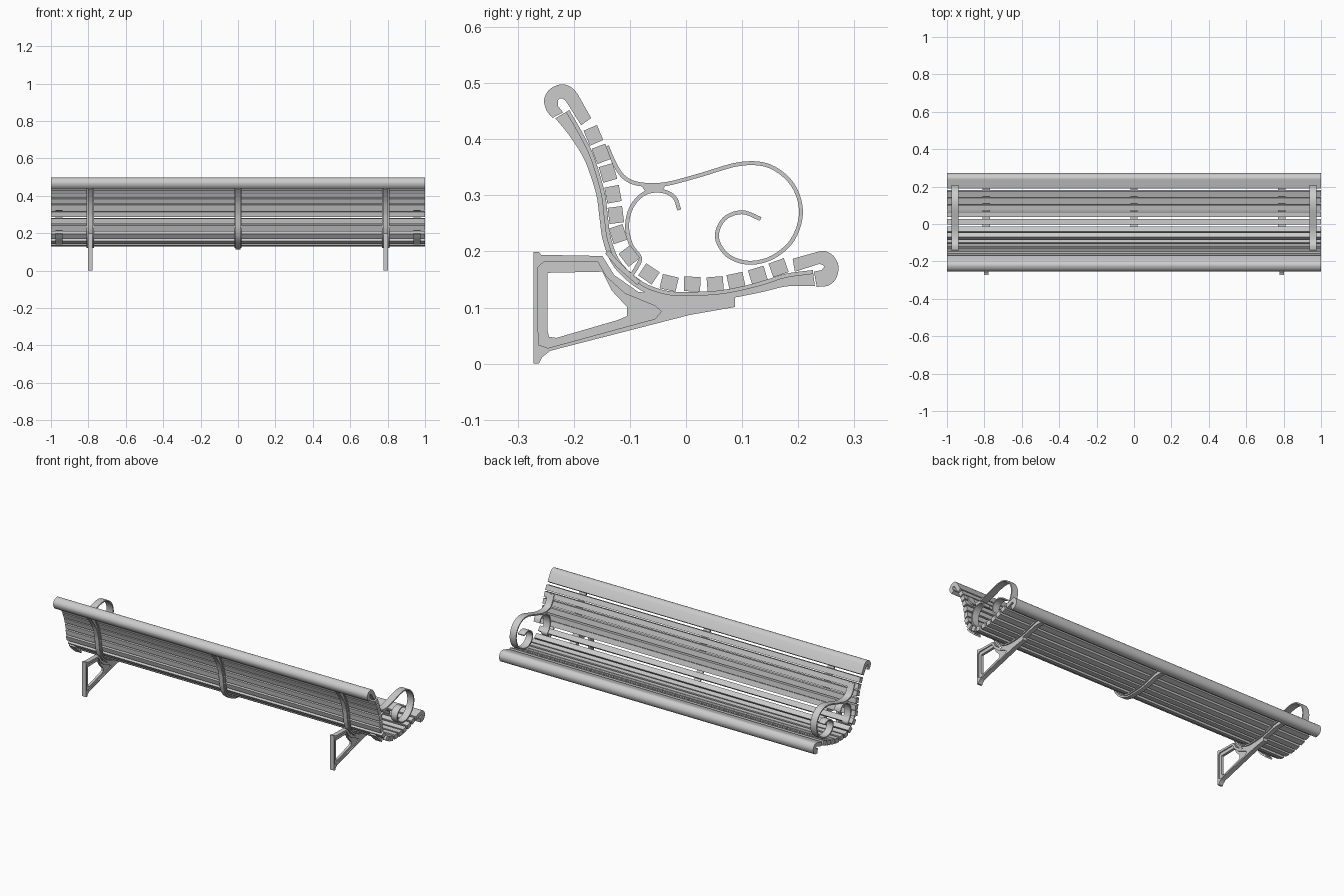
import bpy
import bmesh
import math
from mathutils import Vector

cube = bpy.data.objects.get("Cube")
if cube:
    bpy.data.objects.remove(cube, do_unlink=True)

UNIT = 0.001  # profiles are written in thousandths, as (y, z)

grey = bpy.data.materials.new("plain_grey")
grey.use_nodes = True
colour = (0.6, 0.6, 0.6, 1)
grey.diffuse_color = colour
grey.node_tree.nodes["Principled BSDF"].inputs["Base Color"].default_value = colour


def smooth(points, steps=5):
    """Run a rounded curve through a few points."""
    pts = [Vector(p) for p in points]
    padded = [2 * pts[0] - pts[1]] + pts + [2 * pts[-1] - pts[-2]]
    out = []
    for a, b, c, d in zip(padded, padded[1:], padded[2:], padded[3:]):
        for i in range(steps):
            t = i / steps
            out.append(0.5 * (2 * b + (c - a) * t + (2 * a - 5 * b + 4 * c - d) * t ** 2
                              + (3 * b - a - 3 * c + d) * t ** 3))
    return out + [pts[-1]]


def ribbon(path, near, far):
    """Closed outline of a band; near and far are offsets to the right of the path."""
    last = len(path) - 1
    side_a, side_b = [], []
    for i, p in enumerate(path):
        along = (path[min(i + 1, last)] - path[max(i - 1, 0)]).normalized()
        normal = Vector((along.y, -along.x))
        side_a.append(p + normal * near(i / last))
        side_b.append(p + normal * far(i / last))
    return side_a + side_b[::-1]


def fixed(value):
    return lambda u: value


def extrude(name, outlines, x, width):
    """Extrude side outlines along x; outlines after the first are holes."""
    curve = bpy.data.curves.new(name, "CURVE")
    curve.dimensions = "2D"
    curve.fill_mode = "BOTH"
    curve.extrude = width / 2
    for outline in outlines:
        spline = curve.splines.new("POLY")
        spline.points.add(len(outline) - 1)
        for point, (y, z) in zip(spline.points, outline):
            point.co = (y * UNIT, z * UNIT, 0, 1)
        spline.use_cyclic_u = True
    obj = bpy.data.objects.new(name, curve)
    bpy.context.collection.objects.link(obj)
    obj.rotation_euler = (math.pi / 2, 0, math.pi / 2)
    obj.location.x = x
    bpy.ops.object.select_all(action="DESELECT")
    obj.select_set(True)
    bpy.context.view_layer.objects.active = obj
    bpy.ops.object.convert(target="MESH")
    obj = bpy.context.view_layer.objects.active
    bm = bmesh.new()
    bm.from_mesh(obj.data)
    bmesh.ops.remove_doubles(bm, verts=bm.verts, dist=UNIT / 20)
    bmesh.ops.recalc_face_normals(bm, faces=bm.faces)
    bm.to_mesh(obj.data)
    bm.free()
    obj.data.materials.clear()
    obj.data.materials.append(grey)
    bpy.ops.object.shade_smooth_by_angle(angle=math.radians(35))
    return obj


# Slats, each turned to follow its neighbours
slats = [Vector(p) for p in [
    (-165, 407), (-151, 374), (-139, 340), (-130, 302), (-125, 265), (-121, 231), (-101, 192),
    (-66, 160), (-30, 144), (11, 142), (52, 142), (89, 148), (128, 158), (165, 171)]]
for i, centre in enumerate(slats):
    along = (slats[min(i + 1, len(slats) - 1)] - slats[max(i - 1, 0)]).normalized()
    across = Vector((along.y, -along.x))
    box = [centre + along * a * 14.5 + across * b * 13
           for a, b in ((-1, -1), (1, -1), (1, 1), (-1, 1))]
    extrude(f"slat_{i + 1}", [box], 0, 2)

# Curled top rail and front rail
top_curl = smooth([(-238, 438), (-249, 452), (-253, 470), (-246, 486), (-233, 495),
                   (-219, 498), (-205, 493), (-194, 482)], 3)
top_slot = smooth([(-214, 468), (-221, 473), (-228, 470), (-228, 459)], 3)
extrude("top_rail", [top_curl + [(-169, 438), (-187, 425)] + top_slot + [(-219, 448)]], 0, 2)

front_curl = smooth([(233, 199), (247, 201), (263, 192), (272, 173), (267, 151),
                     (253, 139), (233, 137)], 3)
front_slot = smooth([(242, 167), (246, 174), (238, 178)], 3)
extrude("front_rail", [[(190, 187)] + front_curl + [(228, 164)] + front_slot + [(194, 164)]], 0, 2)

# Curved straps under the slats, a flat band with a narrower rib
strap = smooth([(-208, 452), (-187, 416), (-167, 377), (-155, 342), (-144, 301), (-139, 260),
                (-133, 221), (-116, 181), (-77, 146), (-34, 130), (11, 128), (69, 132),
                (132, 146), (176, 160), (226, 167)])


def rib_depth(u):
    return 15 + 14 * abs(2 * u - 1) ** 4


for side, x in (("right", -0.79), ("middle", 0), ("left", 0.79)):
    extrude(f"{side}_strap_band", [ribbon(strap, fixed(0), fixed(7))], x, 0.04)
    extrude(f"{side}_strap_rib", [ribbon(strap, fixed(6), rib_depth)], x, 0.026)

# Wall brackets: wide outer frame and recessed inner frame around a window
frame = [(-272, 0), (-272, 199), (-262, 199), (-258, 194), (-149, 192), (-128, 158), (-85, 128),
         (7, 118), (87, 125), (87, 101), (7, 87), (-242, 23), (-256, 12), (-262, 0)]
rim = [(-254, 181), (-157, 181), (-142, 155), (-109, 125), (-55, 103), (-44, 93), (-55, 80),
       (-246, 28), (-263, 34), (-265, 171)]
window = [(-247, 162), (-149, 164), (-132, 130), (-105, 101), (-105, 85), (-121, 78),
          (-231, 46), (-244, 48), (-247, 60)]

# Scrolled armrests
arm = smooth([(-141, 388), (-126, 354), (-109, 331), (-82, 320), (-37, 320), (25, 336), (96, 356),
              (149, 352), (190, 319), (205, 270), (190, 221), (153, 189), (110, 180), (73, 194),
              (55, 226), (68, 258), (100, 270), (133, 258)])
scroll = smooth([(-12, 274), (-21, 297), (-44, 308), (-73, 304), (-96, 281), (-105, 247),
                 (-98, 212), (-82, 189), (-88, 172), (-97, 158)])
pad = smooth([(-137, 202), (-116, 178), (-81, 147)])
weld = [(-80, 318), (-36, 318), (-44, 307), (-72, 306)]

for side, sign in (("right", -1), ("left", 1)):
    extrude(f"{side}_leg_frame", [frame, rim], sign * 0.79, 0.026)
    extrude(f"{side}_leg_web", [rim, window], sign * 0.79, 0.014)
    x = sign * 0.957
    extrude(f"{side}_armrest", [ribbon(arm, fixed(-3.5), fixed(3.5))], x, 0.04)
    extrude(f"{side}_armrest_scroll", [ribbon(scroll, fixed(-3.5), fixed(3.5))], x, 0.04)
    extrude(f"{side}_armrest_weld", [weld], x, 0.04)
    extrude(f"{side}_armrest_pad", [ribbon(pad, fixed(0), fixed(9))], x, 0.04)
